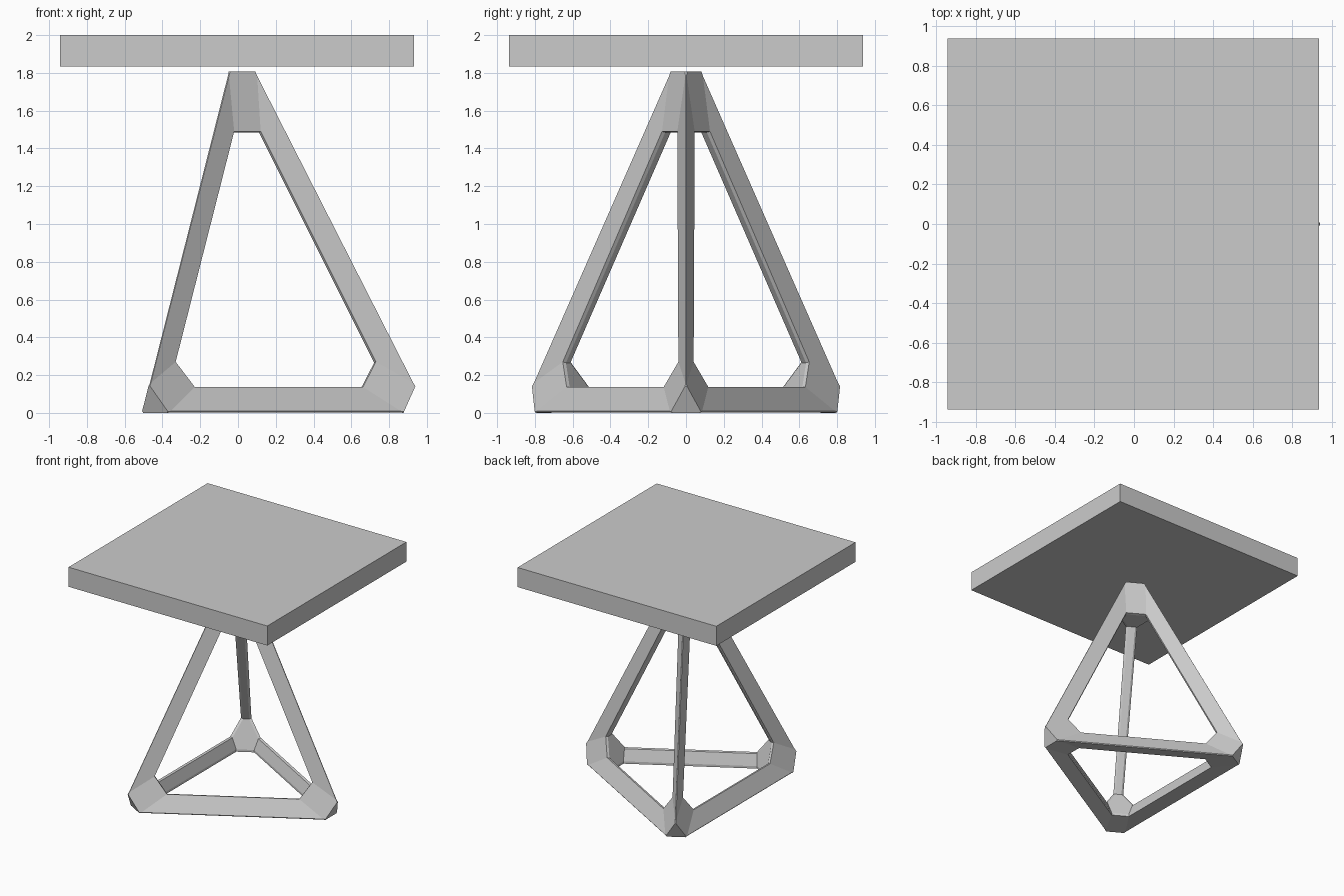
import bpy, bmesh, math
from itertools import combinations, permutations
from mathutils import Vector

if "Cube" in bpy.data.objects:
    bpy.data.objects.remove(bpy.data.objects["Cube"])

# --- square table top ---
bpy.ops.mesh.primitive_cube_add(size=1, location=(-0.005, 0, 1.917))
top = bpy.context.object
top.name = "table_top"
top.scale = (1.876, 1.876, 0.167)

# --- tetrahedral open frame: corners 0-2 on the ground, 3 is the apex ---
UP = Vector((0, 0, 1))
DIR = [Vector((math.cos(a), math.sin(a), 0)) for a in (0, math.tau / 3, -math.tau / 3)]
RIM = 0.02


def outer(i, j):
    """Truncated corner i, point on the edge leading to corner j."""
    if i == 3:
        return DIR[j] * 0.1 + UP * 1.807
    if j == 3:
        return DIR[i] * 0.943 + UP * 0.15
    return DIR[i] * 1.02 + (DIR[j] - DIR[i]).normalized() * 0.166


def hole(i, j, k):
    """Opening corner and face normal on face ijk, at corner i beside edge ij."""
    if 3 not in (i, j, k):
        side = (DIR[j] - DIR[k]).normalized()
        return DIR[i] * 0.64 + side * 0.07 + UP * 0.02, -UP
    if i == 3:
        a, b, s, z, r = j, k, 0.081, 1.49, 0.10
    elif j == 3:
        a, b, s, z, r = i, k, 0.612, 0.27, 0.40
    else:
        a, b, s, z, r = i, j, 0.514, 0.137, 0.433
    n = (DIR[a] + DIR[b]).normalized()
    t = (DIR[a] - DIR[b]).normalized()
    return n * r + t * s + UP * z, (n * 0.97 + UP * 0.24).normalized()


bm = bmesh.new()
O = {p: bm.verts.new(outer(*p)) for p in permutations(range(4), 2)}
H, I = {}, {}
for p in permutations(range(4), 3):
    co, n = hole(*p)
    H[p] = bm.verts.new(co)
    I[p] = bm.verts.new(co - n * RIM)

# Bars: two outer sides, two rims and one flat inner side
for i, j in combinations(range(4), 2):
    k, l = [c for c in range(4) if c not in (i, j)]
    for f in (k, l):
        bm.faces.new((O[i, j], O[j, i], H[j, i, f], H[i, j, f]))
        bm.faces.new((H[i, j, f], H[j, i, f], I[j, i, f], I[i, j, f]))
    bm.faces.new((I[i, j, k], I[j, i, k], I[j, i, l], I[i, j, l]))

# Corners: end triangle, three gussets with rims, inner hexagon
for i in range(4):
    j, k, l = [c for c in range(4) if c != i]
    bm.faces.new((O[i, j], O[i, k], O[i, l]))
    for a, b in ((j, k), (k, l), (l, j)):
        bm.faces.new((O[i, a], O[i, b], H[i, b, a], H[i, a, b]))
        bm.faces.new((H[i, a, b], H[i, b, a], I[i, b, a], I[i, a, b]))
    bm.faces.new([I[i, a, b] for a, b in ((j, k), (k, j), (k, l), (l, k), (l, j), (j, l))])
bmesh.ops.recalc_face_normals(bm, faces=bm.faces)

# Narrow chamfer along the outer ridges
ridges = [bm.edges.get((O[i, j], O[j, i])) for i, j in combinations(range(4), 2)]
bmesh.ops.bevel(bm, geom=ridges, offset=0.01, offset_type='OFFSET', segments=1,
                profile=0.5, affect='EDGES')

mesh = bpy.data.meshes.new("pyramid_frame")
bm.to_mesh(mesh)
bm.free()
frame = bpy.data.objects.new("pyramid_frame", mesh)
bpy.context.collection.objects.link(frame)
